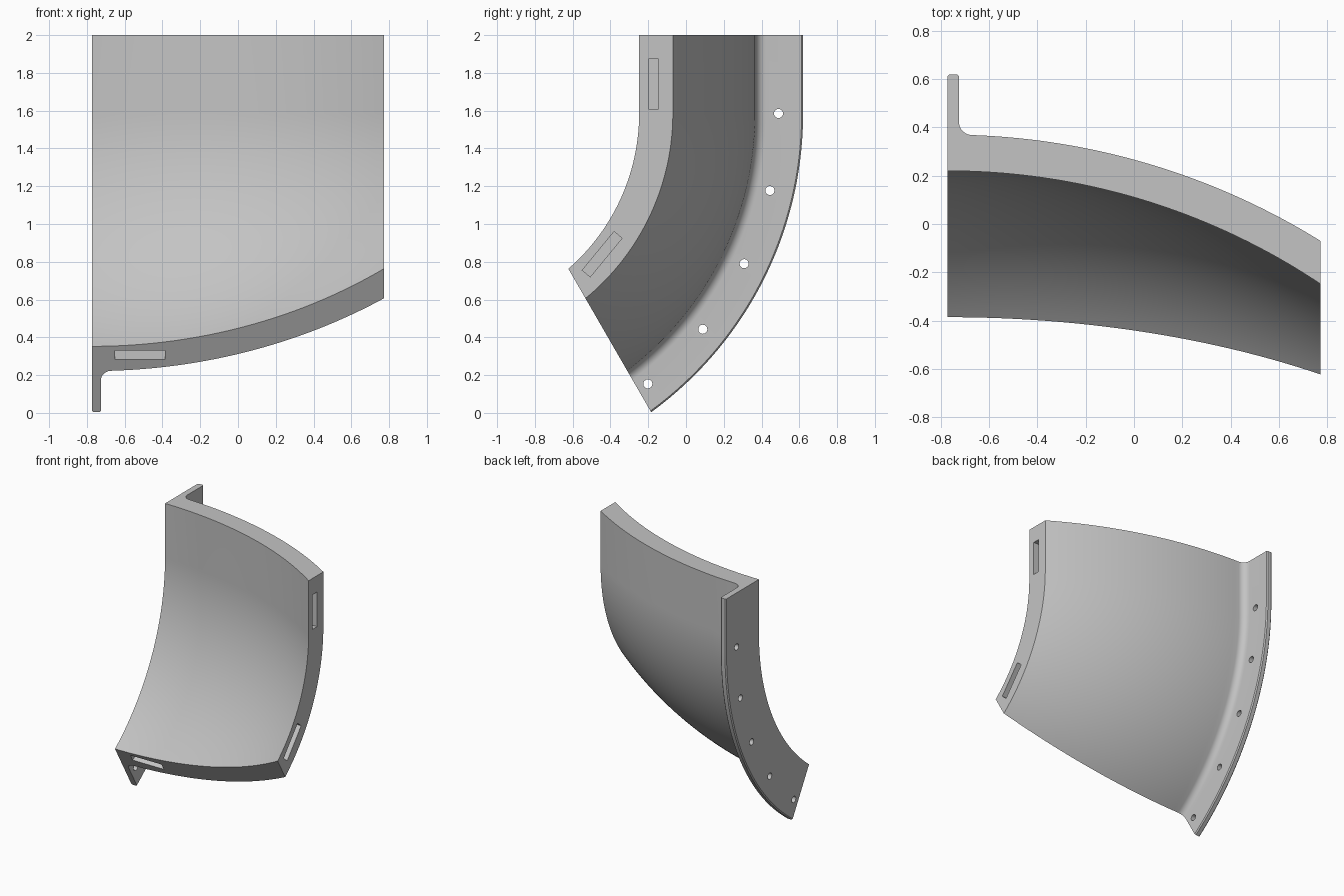
import bpy, bmesh
from math import sin, cos, asin, pi, radians, sqrt
from mathutils import Matrix, Vector

cube = bpy.data.objects.get("Cube")
if cube:
    bpy.data.objects.remove(cube)

grey = bpy.data.materials.new("light grey")
grey.use_nodes = True
colour = (0.55, 0.55, 0.55, 1)
grey.diffuse_color = colour
grey.node_tree.nodes["Principled BSDF"].inputs["Base Color"].default_value = colour

EDGE = 0.772               # half width
YC, ZC = -1.337, 1.585     # axis of the bend
ARC_Y = -2.56              # centre of the wall arc, at x = -EDGE
R_FRONT, R_BACK = 2.78, 2.93
FLANGE_X, FILLET = -0.725, 0.055
TIP, CHAMFER = 0.62, 0.008
STEPS, SPANS = 56, 36


def arc(radius, x):
    return ARC_Y + sqrt(radius ** 2 - (x + EDGE) ** 2)


def lerp(a, b, t):
    return a + (b - a) * t


# Plan profile: front arc, back arc, fillet and flange
fx = FLANGE_X + FILLET
fy = arc(R_BACK + FILLET, fx)
tilt = asin((fx + EDGE) / (R_BACK + FILLET))
start = fx - FILLET * sin(tilt)
profile = []
for i in range(SPANS + 1):
    x = lerp(-EDGE, EDGE, i / SPANS)
    profile.append((x, arc(R_FRONT, x)))
for i in range(SPANS):
    x = lerp(EDGE, start, i / SPANS)
    profile.append((x, arc(R_BACK, x)))
for i in range(11):
    a = lerp(-pi / 2 - tilt, -pi, i / 10)
    profile.append((fx + FILLET * cos(a), fy + FILLET * sin(a)))
profile += [(FLANGE_X, TIP - CHAMFER), (FLANGE_X - CHAMFER, TIP),
            (CHAMFER - EDGE, TIP), (-EDGE, TIP - CHAMFER)]


# Sweep: straight upper part, then a bend ended by a sixty degree plane
def station(x, y, k):
    if k == 0:
        return Vector((x, y, 2))
    r = y - YC
    end = radians(60) - asin((2 - ZC) / 2 / r)
    a = end * (k - 1) / STEPS
    return Vector((x, YC + r * cos(a), ZC - r * sin(a)))


bm = bmesh.new()
rings = [[bm.verts.new(station(x, y, k)) for x, y in profile]
         for k in range(STEPS + 2)]
for upper, lower in zip(rings, rings[1:]):
    for i in range(len(profile)):
        j = (i + 1) % len(profile)
        bm.faces.new((upper[i], upper[j], lower[j], lower[i]))
bm.faces.new(rings[0])
bm.faces.new(rings[-1])
bmesh.ops.recalc_face_normals(bm, faces=bm.faces)
mesh = bpy.data.meshes.new("curved_panel")
bm.to_mesh(mesh)
bm.free()
mesh.materials.append(grey)
panel = bpy.data.objects.new("curved_panel", mesh)
bpy.context.collection.objects.link(panel)

# Cutters for edge slots and flange holes
bm = bmesh.new()


def slot(centre, size, angle=0):
    m = (Matrix.Translation(centre) @ Matrix.Rotation(radians(angle), 4, "X")
         @ Matrix.Diagonal((*size, 1)))
    bmesh.ops.create_cube(bm, size=1, matrix=m)


slot((EDGE, -0.172, 1.742), (0.12, 0.055, 0.265))
slot((EDGE, -0.444, 0.84), (0.12, 0.055, 0.265), -39.5)
slot((-0.518, YC + (2 - 0.3075) / sqrt(3), 0.3075), (0.265, 0.055, 0.2), 120)
for i in range(5):
    a = radians(12.9 * i)
    m = (Matrix.Translation((-0.75, YC + 1.827 * cos(a), ZC - 1.827 * sin(a)))
         @ Matrix.Rotation(pi / 2, 4, "Y"))
    bmesh.ops.create_cone(bm, cap_ends=True, segments=24, radius1=0.024,
                          radius2=0.024, depth=0.12, matrix=m)
cut_mesh = bpy.data.meshes.new("slot_and_hole_cutter")
bm.to_mesh(cut_mesh)
bm.free()
cut_mesh.materials.append(grey)
cutter = bpy.data.objects.new("slot_and_hole_cutter", cut_mesh)
cutter.hide_render = True
bpy.context.collection.objects.link(cutter)

mod = panel.modifiers.new("slots_and_holes", "BOOLEAN")
mod.operation = "DIFFERENCE"
mod.solver = "EXACT"
mod.object = cutter
bpy.ops.object.select_all(action="DESELECT")
panel.select_set(True)
bpy.context.view_layer.objects.active = panel
bpy.ops.object.modifier_apply(modifier=mod.name)
bpy.data.objects.remove(cutter)
bpy.ops.object.shade_smooth_by_angle(angle=radians(30))
